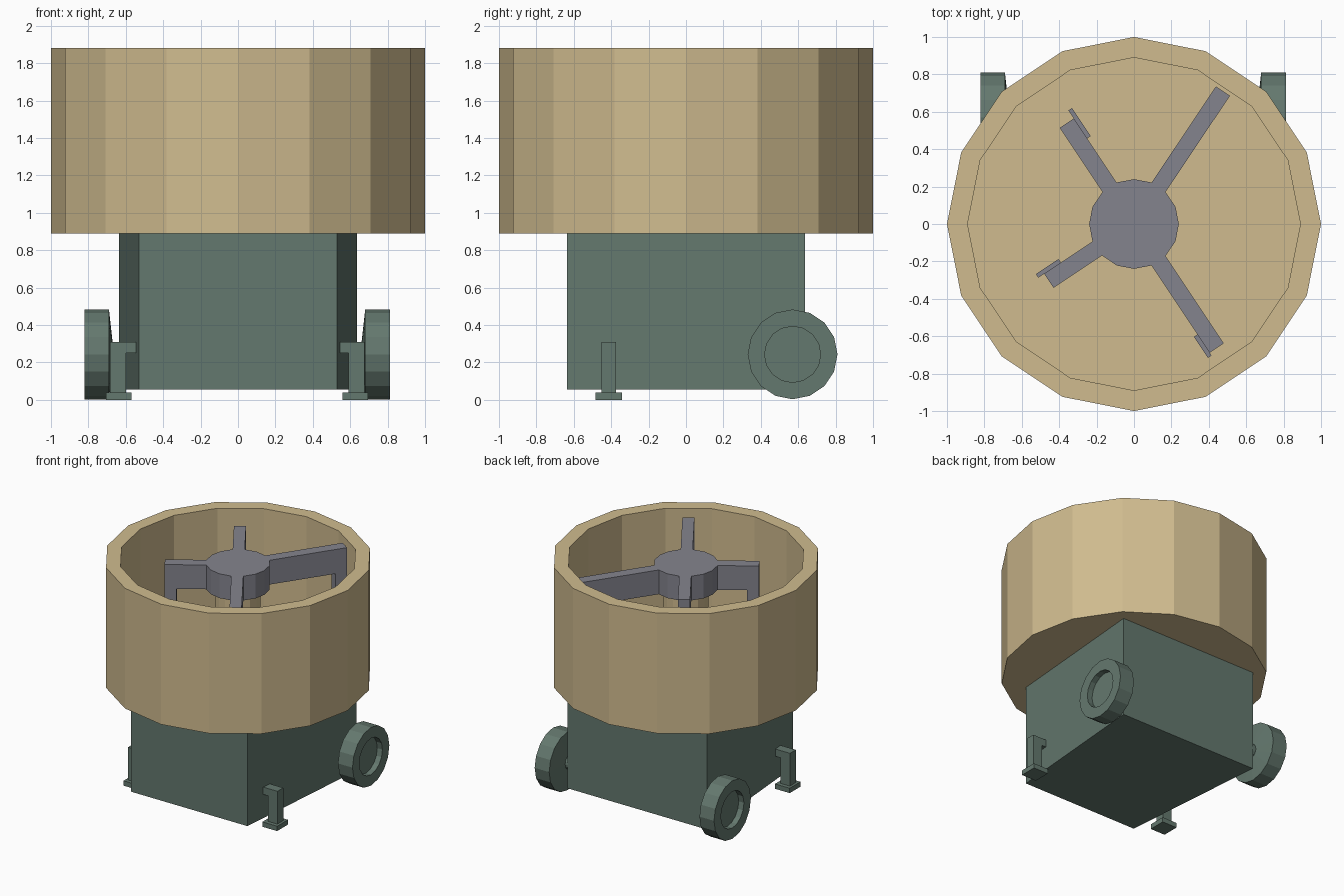
import bpy, bmesh, math
from mathutils import Matrix, Vector

if "Cube" in bpy.data.objects:
    bpy.data.objects.remove(bpy.data.objects["Cube"])


def material(name, rgb):
    m = bpy.data.materials.new(name)
    m.diffuse_color = (*rgb, 1)
    m.use_nodes = True
    m.node_tree.nodes["Principled BSDF"].inputs["Base Color"].default_value = m.diffuse_color
    return m


TAN = material("tan", (0.63, 0.50, 0.275))
GREEN = material("grey green", (0.127, 0.188, 0.156))
GREY = material("blue grey", (0.231, 0.231, 0.27))


def finish(name, bm, mat):
    bmesh.ops.recalc_face_normals(bm, faces=bm.faces)
    me = bpy.data.meshes.new(name)
    bm.to_mesh(me)
    bm.free()
    me.materials.append(mat)
    ob = bpy.data.objects.new(name, me)
    bpy.context.collection.objects.link(ob)
    return ob


def add_box(bm, lo, hi, mat=Matrix()):
    lo, hi = Vector(lo), Vector(hi)
    scale = Matrix.Diagonal((*(hi - lo), 1))
    bmesh.ops.create_cube(bm, size=1, matrix=mat @ Matrix.Translation((lo + hi) / 2) @ scale)


def add_lathe(bm, profile, mat=Matrix(), n=16):
    """Revolve (radius, height) points about z and cap both ends."""
    rings = []
    for r, h in profile:
        rings.append([bm.verts.new(mat @ Vector((r * math.cos(math.tau * i / n),
                                                 r * math.sin(math.tau * i / n), h)))
                      for i in range(n)])
    for a, b in zip(rings, rings[1:]):
        for i in range(n):
            j = (i + 1) % n
            bm.faces.new((a[i], a[j], b[j], b[i]))
    bm.faces.new(rings[0])
    bm.faces.new(rings[-1])


# Open pan with a thick wall, and a central column rising from its floor
FLOOR = 0.97
bm = bmesh.new()
add_lathe(bm, [(1, 0.89), (1, 1.88), (0.89, 1.88), (0.89, FLOOR), (0.17, FLOOR), (0.17, 1.65)])
finish("pan", bm, TAN)

# Base housing, narrower at the front
bm = bmesh.new()
add_box(bm, (-0.635, -0.635, 0.055), (0.635, 0.635, 0.89))
for v in bm.verts:
    if v.co.y < 0:
        v.co.x *= 0.53 / 0.635
base = finish("base_housing", bm, GREEN)

# Wheels with a recessed outer face and a tapered inner hub, and front legs
for side, label in ((1, "right"), (-1, "left")):
    shift = -0.005
    bm = bmesh.new()
    place = Matrix.Translation((shift, 0.57, 0.243)) @ Matrix.Rotation(side * math.pi / 2, 4, 'Y')
    add_lathe(bm, [(0.06, 0.6), (0.06, 0.665), (0.24, 0.685), (0.24, 0.817),
                   (0.15, 0.817), (0.15, 0.77)], place)
    finish(label + "_wheel", bm, GREEN)

    bm = bmesh.new()
    flip = Matrix.Translation((shift, -0.413, 0)) @ Matrix.Diagonal((side, 1, 1, 1))
    add_box(bm, (0.595, -0.038, 0.04), (0.68, 0.038, 0.31), flip)     # post
    add_box(bm, (0.53, -0.038, 0.25), (0.595, 0.038, 0.31), flip)     # bracket
    add_box(bm, (0.565, -0.07, 0), (0.70, 0.07, 0.04), flip)          # foot
    finish(label + "_leg", bm, GREEN)

# Rotor hub
bm = bmesh.new()
add_lathe(bm, [(0.24, 1.64), (0.24, 1.84)])
finish("rotor_hub", bm, GREY)

# Arms at different lengths, each with a drop leg and a scraper blade
ARMS = [(56.2, 0.855, None), (123.7, 0.648, (0.52, 0.70)),
        (213.7, 0.547, (0.44, 0.585)), (303.7, 0.797, (0.68, 0.815))]
for k, (angle, length, blade) in enumerate(ARMS, 1):
    turn = Matrix.Rotation(math.radians(angle), 4, 'Z')
    bm = bmesh.new()
    add_box(bm, (0.2, -0.045, 1.64), (length, 0.045, 1.84), turn)
    add_box(bm, (length - 0.09, -0.045, 1.05), (length, 0.045, 1.64), turn)
    finish("rotor_arm_%d" % k, bm, GREY)
    if blade:
        bm = bmesh.new()
        add_box(bm, (blade[0], -0.068, FLOOR + 0.02), (blade[1], -0.045, 1.2), turn)
        finish("scraper_blade_%d" % k, bm, GREY)
